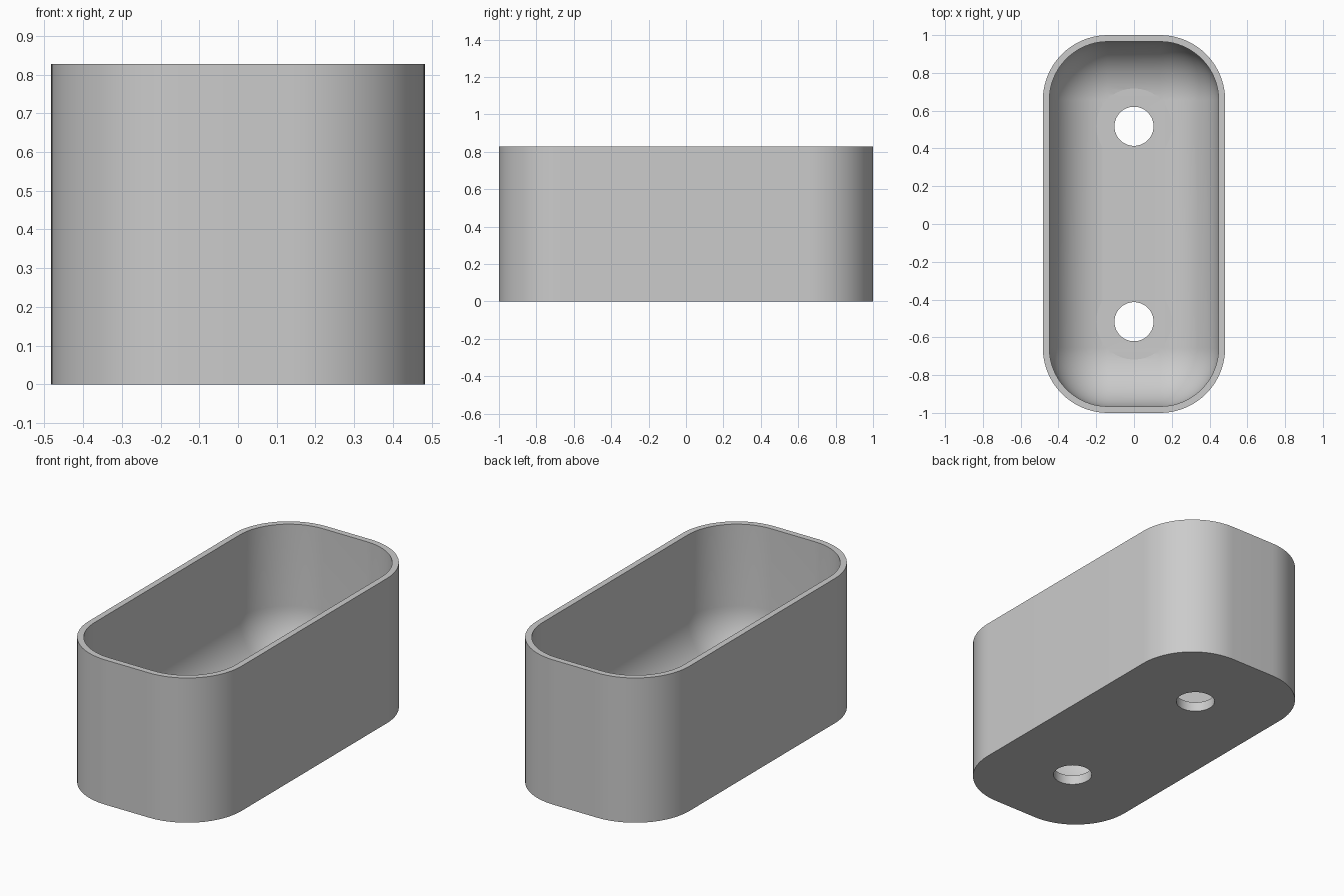
import bpy, bmesh, math

if "Cube" in bpy.data.objects:
    bpy.data.objects.remove(bpy.data.objects["Cube"])

U = 2 / 58                       # one design unit
HALF_X, HALF_Y, HEIGHT = 14 * U, 29 * U, 24 * U
CORNER, WALL, FLOOR, FILLET = 10 * U, U, 1.6 * U, 8.85 * U
HOLE_Y = 15 * U
CORNER_STEPS, FILLET_STEPS = 20, 18

grey = bpy.data.materials.new("light grey")
grey.use_nodes = True
colour = (0.6, 0.6, 0.6, 1)
grey.diffuse_color = colour
grey.node_tree.nodes["Principled BSDF"].inputs["Base Color"].default_value = colour


def ring(bm, inset, z):
    """Rounded rectangle of vertices, inset from the outer outline."""
    r = CORNER - inset
    cx, cy = HALF_X - CORNER, HALF_Y - CORNER
    verts = []
    for q, (sx, sy) in enumerate(((1, 1), (-1, 1), (-1, -1), (1, -1))):
        for i in range(CORNER_STEPS + 1):
            a = (q + i / CORNER_STEPS) * math.pi / 2
            verts.append(bm.verts.new((sx * cx + r * math.cos(a), sy * cy + r * math.sin(a), z)))
    return verts


def cylinder(name, radius, y, z0, z1):
    bpy.ops.mesh.primitive_cylinder_add(vertices=64, radius=radius, depth=z1 - z0,
                                        location=(0, y, (z0 + z1) / 2))
    ob = bpy.context.object
    ob.name = name
    ob.hide_render = True
    ob.hide_set(True)
    return ob


# Shell: outer wall, rim, inner wall and the rounded transition to the floor
section = [(0, 0), (0, HEIGHT), (WALL, HEIGHT)]
for i in range(FILLET_STEPS + 1):
    a = i / FILLET_STEPS * math.pi / 2
    section.append((WALL + FILLET * (1 - math.cos(a)), FLOOR + FILLET * (1 - math.sin(a))))

bm = bmesh.new()
rings = [ring(bm, inset, z) for inset, z in section]
for low, high in zip(rings, rings[1:]):
    n = len(low)
    for i in range(n):
        j = (i + 1) % n
        bm.faces.new((low[i], low[j], high[j], high[i]))
bm.faces.new(rings[0])
bm.faces.new(rings[-1])
bmesh.ops.recalc_face_normals(bm, faces=bm.faces)
mesh = bpy.data.meshes.new("tray_shell")
bm.to_mesh(mesh)
bm.free()
mesh.materials.append(grey)
shell = bpy.data.objects.new("tray_shell", mesh)
bpy.context.collection.objects.link(shell)

# Screw holes, each with a flat seat cleared out of the rounded floor
for side, y in (("front", -HOLE_Y), ("back", HOLE_Y)):
    for cutter in (cylinder(side + "_seat_cutter", 5.8 * U, y, FLOOR + 0.0006, HEIGHT / 2),
                   cylinder(side + "_hole_cutter", 3 * U, y, -0.1, HEIGHT / 2)):
        cutter.data.materials.append(grey)
        cut = shell.modifiers.new(cutter.name, "BOOLEAN")
        cut.operation = "DIFFERENCE"
        cut.solver = "EXACT"
        cut.object = cutter

# Apply the cuts, then shade smooth with crisp edges
bpy.ops.object.select_all(action="DESELECT")
bpy.context.view_layer.objects.active = shell
shell.select_set(True)
for mod in list(shell.modifiers):
    bpy.ops.object.modifier_apply(modifier=mod.name)
bpy.ops.object.shade_smooth_by_angle(angle=math.radians(25))
for ob in [o for o in bpy.data.objects if o.name.endswith("_cutter")]:
    bpy.data.objects.remove(ob)
